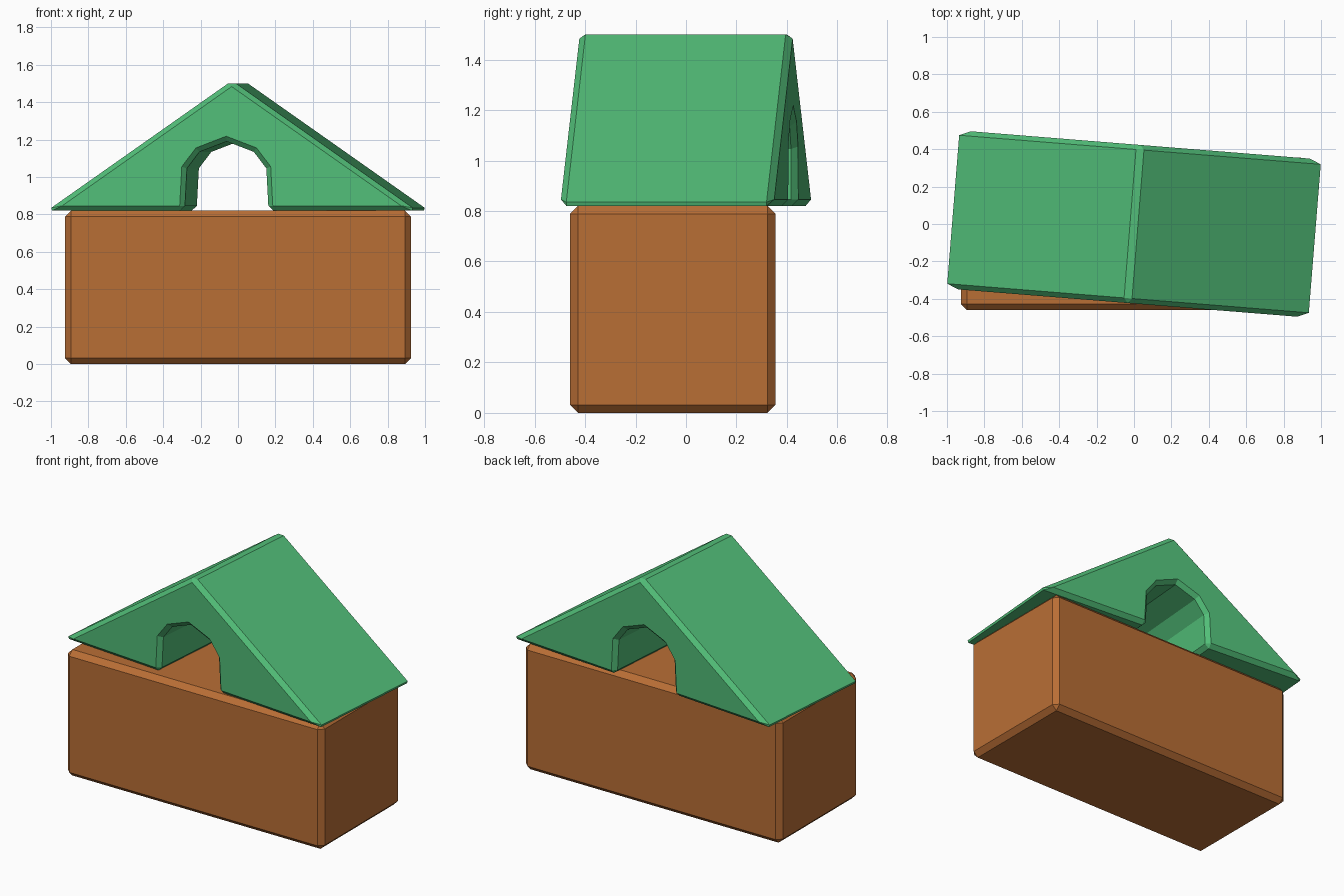
import bpy, bmesh, math

if "Cube" in bpy.data.objects:
    bpy.data.objects.remove(bpy.data.objects["Cube"])


def material(name, color):
    m = bpy.data.materials.new(name)
    m.diffuse_color = (*color, 1)
    m.use_nodes = True
    m.node_tree.nodes["Principled BSDF"].inputs["Base Color"].default_value = m.diffuse_color
    return m


def prism(name, profile, y0, y1, mat, bevel):
    """Extrude an x/z outline along y and chamfer its sharp edges."""
    bm = bmesh.new()
    face = bm.faces.new([bm.verts.new((x, y0, z)) for x, z in profile])
    ext = bmesh.ops.extrude_face_region(bm, geom=[face])
    verts = [v for v in ext["geom"] if isinstance(v, bmesh.types.BMVert)]
    bmesh.ops.translate(bm, verts=verts, vec=(0, y1 - y0, 0))
    bmesh.ops.recalc_face_normals(bm, faces=bm.faces)
    mesh = bpy.data.meshes.new(name)
    bm.to_mesh(mesh)
    bm.free()
    mesh.materials.append(mat)
    obj = bpy.data.objects.new(name, mesh)
    bpy.context.collection.objects.link(obj)
    mod = obj.modifiers.new("chamfer", "BEVEL")
    mod.width = bevel
    mod.segments = 1
    mod.limit_method = "ANGLE"
    mod.angle_limit = math.radians(45)
    return obj


brown = material("brown wood", (0.485, 0.156, 0.036))
green = material("green paint", (0.084, 0.515, 0.188))

BASE_TOP = 0.82

# Rectangular block under the roof
prism("base_block", [(-0.925, 0), (0.925, 0), (0.925, BASE_TOP), (-0.925, BASE_TOP)],
      -0.46, 0.355, brown, 0.032)

# Gabled roof block with an arched tunnel open at the bottom
cx = -0.029
half_arch = [(0.225, BASE_TOP), (0.213, 1.046), (0.146, 1.134)]
arch = ([(cx - x, z) for x, z in half_arch] + [(cx, 1.19)]
        + [(cx + x, z) for x, z in reversed(half_arch)])
outline = [(-0.991, BASE_TOP)] + arch + [(0.991, BASE_TOP), (0, 1.515)]
roof = prism("roof_block", outline, -0.424, 0.424, green, 0.026)

# The roof sits slightly twisted on the base
roof.rotation_euler.z = math.radians(-4.6)
